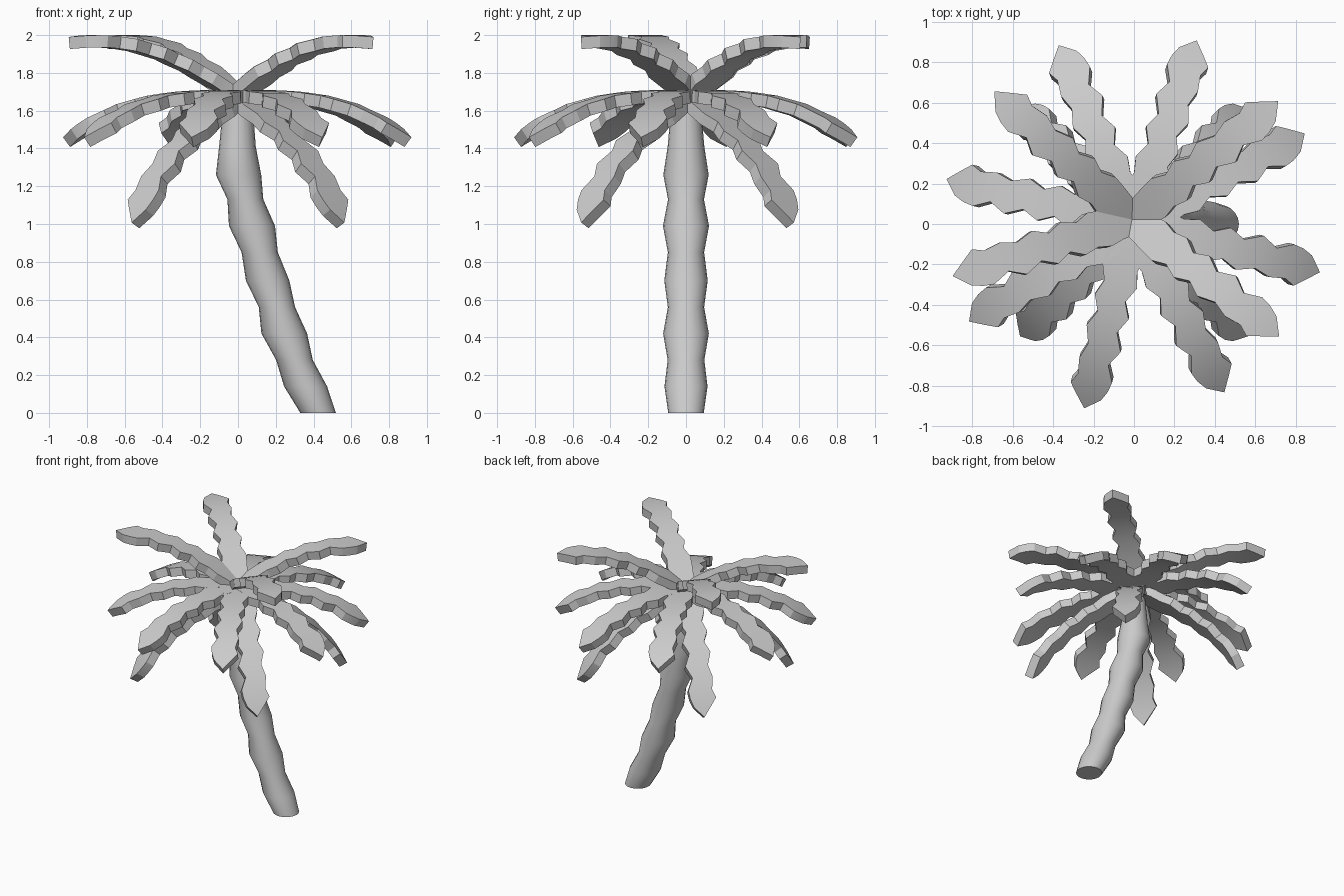
import bpy, bmesh
from math import sin, cos, pi, radians
from mathutils import Matrix

if "Cube" in bpy.data.objects:
    bpy.data.objects.remove(bpy.data.objects["Cube"])


def make_object(name, bm):
    mesh = bpy.data.meshes.new(name)
    bm.to_mesh(mesh)
    bm.free()
    obj = bpy.data.objects.new(name, mesh)
    bpy.context.collection.objects.link(obj)
    return obj


def shade(obj, angle):
    bpy.ops.object.select_all(action='DESELECT')
    obj.select_set(True)
    bpy.context.view_layer.objects.active = obj
    bpy.ops.object.shade_smooth_by_angle(angle=radians(angle))


# Trunk: leaning stack of rings with alternating radius (z, centre x, radius)
rings = [(0, .424, .094), (.14, .358, .114), (.28, .299, .097), (.42, .245, .121),
         (.56, .206, .096), (.7, .157, .115), (.85, .115, .096), (.99, .074, .122),
         (1.13, .039, .095), (1.26, .003, .12), (1.41, -.003, .097), (1.67, 0, .075)]
bm = bmesh.new()
SIDES = 20
loops = [[bm.verts.new((x + r * cos(2 * pi * i / SIDES), r * sin(2 * pi * i / SIDES), z))
          for i in range(SIDES)] for z, x, r in rings]
for a, b in zip(loops, loops[1:]):
    for i in range(SIDES):
        j = (i + 1) % SIDES
        bm.faces.new((a[i], a[j], b[j], b[i]))
bm.faces.new(loops[0][::-1])
bm.faces.new(loops[-1])
shade(make_object("trunk", bm), 40)

# Frond outline: distance along leaf, left and right half width
outline = [(0, .075, .075), (.08, .08, .08), (.16, .095, .09), (.24, .08, .098),
           (.32, .098, .068), (.4, .06, .095), (.48, .098, .06), (.56, .06, .095),
           (.65, .102, .064), (.73, .06, .088), (.81, .1, .074), (.86, .092, .098),
           (.91, .07, .055)]
TIP = .97


def frond(name, azimuth, pitch, flip, scale, centre):
    bm = bmesh.new()

    def vert(r, w):
        return bm.verts.new((r * scale, w, -.275 * r ** 3))
    rows = []
    for r, left, right in outline:
        if flip:
            left, right = right, left
        rows.append((vert(r, left), vert(r, -right)))
    for (l0, r0), (l1, r1) in zip(rows, rows[1:]):
        bm.faces.new((l0, r0, r1, l1))
    bm.faces.new((rows[-1][0], rows[-1][1], vert(TIP, 0)))
    bm.transform(Matrix.Translation(centre) @ Matrix.Rotation(radians(azimuth), 4, 'Z')
                 @ Matrix.Rotation(radians(-pitch), 4, 'Y'))
    obj = make_object(name, bm)
    mod = obj.modifiers.new("thickness", 'SOLIDIFY')
    mod.thickness = .064
    mod.offset = -1
    bpy.context.view_layer.objects.active = obj
    bpy.ops.object.modifier_apply(modifier=mod.name)
    shade(obj, 20)


# Three tiers: pitch, length scale, centre, fronds as (azimuth, flip)
tiers = {
    "upper_frond": (31.5, .965, (-.01, .022, 1.715),
                    [(39, 1), (137, 0), (197.5, 0), (321.5, 0)]),
    "middle_frond": (0, .98, (0, .008, 1.71),
                     [(27.5, 1), (71, 0), (113, 1), (167, 0),
                      (211, 1), (255, 0), (298, 1), (345, 0)]),
    "lower_frond": (-27.5, 1.06, (0, .008, 1.705),
                    [(45, 0), (135, 1), (225, 0), (315, 1)]),
}
for name, (pitch, scale, centre, leaves) in tiers.items():
    for n, (azimuth, flip) in enumerate(leaves, 1):
        frond(f"{name}_{n}", azimuth, pitch, flip, scale, centre)
